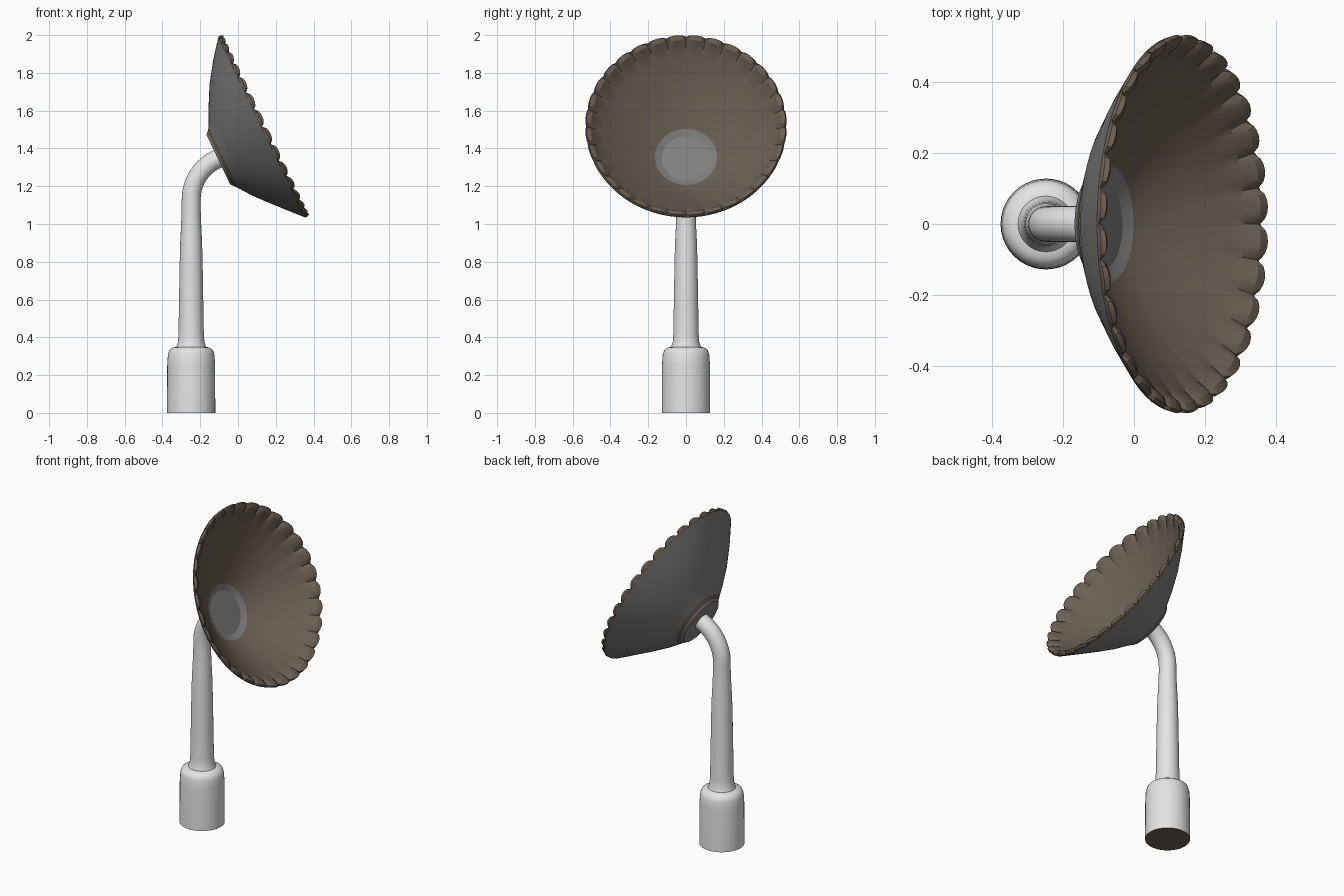
import bpy, math
from mathutils import Vector

if "Cube" in bpy.data.objects:
    bpy.data.objects.remove(bpy.data.objects["Cube"])


def material(name, col):
    m = bpy.data.materials.new(name)
    m.diffuse_color = (*col, 1)
    m.use_nodes = True
    m.node_tree.nodes["Principled BSDF"].inputs["Base Color"].default_value = m.diffuse_color
    return m


LIGHT = material("light grey", (0.78, 0.78, 0.78))
GREY = material("grey", (0.215, 0.215, 0.215))
BROWN = material("brown", (0.15, 0.115, 0.087))


def loft(name, rings, bands, mats, angle):
    """Skin closed rings of points; bands holds a material index per band, caps first and last."""
    n = len(rings[0])
    verts = [p for r in rings for p in r]
    faces, idx = [list(range(n))[::-1]], [bands[0]]
    for i in range(len(rings) - 1):
        for j in range(n):
            k = (j + 1) % n
            faces.append([i * n + j, i * n + k, (i + 1) * n + k, (i + 1) * n + j])
            idx.append(bands[i + 1])
    faces.append([(len(rings) - 1) * n + j for j in range(n)])
    idx.append(bands[-1])
    me = bpy.data.meshes.new(name)
    me.from_pydata(verts, [], faces)
    for m in mats:
        me.materials.append(m)
    for p, i in zip(me.polygons, idx):
        p.material_index = i
    ob = bpy.data.objects.new(name, me)
    bpy.context.collection.objects.link(ob)
    bpy.ops.object.select_all(action='DESELECT')
    ob.select_set(True)
    bpy.context.view_layer.objects.active = ob
    bpy.ops.object.mode_set(mode='EDIT')
    bpy.ops.mesh.select_all(action='SELECT')
    bpy.ops.mesh.normals_make_consistent(inside=False)
    bpy.ops.object.mode_set(mode='OBJECT')
    bpy.ops.object.shade_smooth_by_angle(angle=math.radians(angle))
    return ob


def circle(c, side, r, n=40):
    return [c + side * (r * math.cos(t)) + Vector((0, r * math.sin(t), 0))
            for t in (2 * math.pi * i / n for i in range(n))]


TILT = math.radians(64.4)  # dish axis measured from vertical
N = Vector((math.sin(TILT), 0, math.cos(TILT)))    # dish axis
U = Vector((math.cos(TILT), 0, -math.sin(TILT)))   # down along the rim plane
X = Vector((1, 0, 0))

# pedestal: turned base with a rounded shoulder
base = [(0, .128), (.26, .1265), (.31, .123), (.333, .115), (.345, .098), (.35, .08), (.352, .05)]
loft("pedestal_base", [circle(Vector((-.248, 0, z)), X, r) for z, r in base],
     [1] + [0] * len(base), [LIGHT, BROWN], 40)

# stem: tapered post that bends over into the dish hub
stem = [(.33, .085), (.352, .078), (.375, .07), (.42, .067), (.6, .064),
        (.78, .061), (.9, .058), (1.0, .053), (1.08, .05), (1.13, .05)]
rings = [circle(Vector((-.248, 0, z)), X, r) for z, r in stem]
rho = .235
for i in range(1, 11):
    a = TILT * i / 10
    c = Vector((-.248 + rho * (1 - math.cos(a)), 0, 1.13 + rho * math.sin(a)))
    rings.append(circle(c, Vector((math.cos(a), 0, -math.sin(a))), .05))
rings.append(circle(c + N * .025, U, .05))
loft("bent_stem", rings, [0] * (len(rings) + 1), [LIGHT], 40)

# dish: rings of radius, height along the axis and offset down the rim plane;
# the last two numbers are the scallop change of radius and height
LOBES, PER = 32, 6
COUNT = LOBES * PER
CENTRE = Vector((.125, 0, 1.513))
G, B = 0, 1
profile = [  # r, h, offset, dr, dh, material of the band before it
    (.146, -.281, .056, 0, 0, G),
    (.157, -.270, .057, 0, 0, G),
    (.178, -.253, .057, 0, 0, B),
    (.260, -.206, .040, 0, 0, G),
    (.345, -.150, .020, 0, 0, G),
    (.440, -.076, .007, 0, 0, G),
    (.530, 0, 0, 0, 0, G),
    (.528, .003, 0, .006, .010, B),
    (.518, .003, 0, .010, .025, B),
    (.510, -.004, 0, -.008, .022, B),
    (.478, -.026, 0, -.004, .003, B),
    (.430, -.064, .005, 0, 0, B),
    (.335, -.138, .020, 0, 0, B),
    (.250, -.197, .040, 0, 0, B),
    (.164, -.246, .057, 0, 0, B),
    (.128, -.263, .057, 0, 0, G),
]
rings = []
for r, h, off, dr, dh, m in profile:
    ring = []
    for j in range(COUNT):
        s = math.sin(math.pi * (j % PER) / PER) ** .5
        t = 2 * math.pi * j / COUNT
        rr = r + dr * s
        ring.append(CENTRE + N * (h + dh * s) + U * (off + rr * math.cos(t))
                    + Vector((0, rr * math.sin(t), 0)))
    rings.append(ring)
loft("scalloped_dish", rings, [p[5] for p in profile] + [G], [GREY, BROWN], 22)
